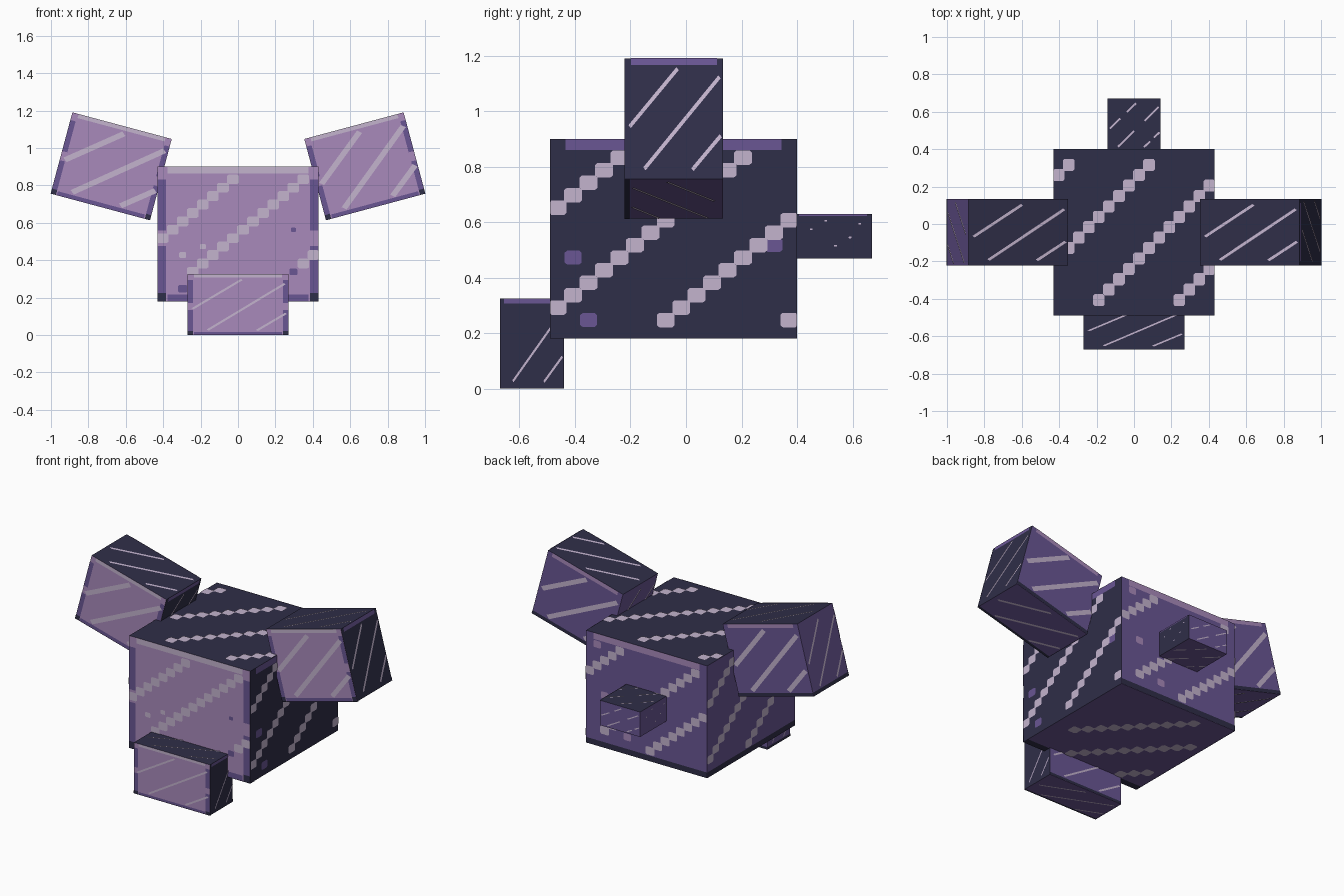
import bpy, bmesh, math
from mathutils import Vector

cube = bpy.data.objects.get("Cube")
if cube:
    bpy.data.objects.remove(cube, do_unlink=True)


# Materials
def srgb(h):
    c = [int(h[i:i + 2], 16) / 255 for i in (0, 2, 4)]
    return [x / 12.92 if x <= 0.04045 else ((x + 0.055) / 1.055) ** 2.4 for x in c] + [1.0]


PINK, PURPLE, NAVY, LILAC = range(4)
MATS = []
for name, code in (("orchid pink", "A98ABB"), ("mid purple", "6A5694"),
                   ("night navy", "2F2E48"), ("pale lilac", "C4B4CE")):
    m = bpy.data.materials.new(name)
    m.use_nodes = True
    m.diffuse_color = srgb(code)
    m.node_tree.nodes["Principled BSDF"].inputs["Base Color"].default_value = srgb(code)
    MATS.append(m)

# Box sides: horizontal and vertical axis as seen from outside, base colour
X, Y, Z = Vector((1, 0, 0)), Vector((0, 1, 0)), Vector((0, 0, 1))
SIDES = {"front": (X, Z, PINK), "back": (-X, Z, PURPLE), "left": (Y, Z, NAVY),
         "right": (-Y, Z, PURPLE), "top": (X, Y, NAVY), "bottom": (-X, Y, PURPLE)}


class Box:
    """A box whose sides carry thin plates placed on a 16 x 16 cell grid."""

    def __init__(self, half):
        self.bm = bmesh.new()
        self.half = Vector(half)
        for side, (_, _, col) in SIDES.items():
            self.plate(side, [(0, 0), (16, 0), (16, 16), (0, 16)], col, 0)

    def plate(self, side, pts, col, lift=0.002):
        u, v, _ = SIDES[side]
        n = u.cross(v)
        verts = []
        for a, b in pts:
            a, b = min(max(a, 0), 16), min(max(b, 0), 16)
            d = u * (a / 8 - 1) + v * (b / 8 - 1) + n
            p = Vector(d[i] * self.half[i] for i in range(3)) + n * lift
            verts.append(self.bm.verts.new(p))
        self.bm.faces.new(verts).material_index = col

    def rect(self, side, a0, b0, a1, b1, col):
        self.plate(side, [(a0, b0), (a1, b0), (a1, b1), (a0, b1)], col)

    def dot(self, side, i, j, col=LILAC, h=0.58):
        x, y, k = i + 0.5, j + 0.5, h * 0.72
        self.plate(side, [(x - k, y - h), (x + k, y - h), (x + h, y - k), (x + h, y + k),
                          (x + k, y + h), (x - k, y + h), (x - h, y + k), (x - h, y - k)],
                   col, 0.004)

    def chain(self, side, i, j, n):
        for s in range(n):
            self.dot(side, i + s, j + s)

    def band(self, side, line, w):
        a, b, c, d = line
        o = Vector((b - d, c - a)).normalized() * w / 2
        self.plate(side, [(a - o.x, b - o.y), (c - o.x, d - o.y),
                          (c + o.x, d + o.y), (a + o.x, b + o.y)], LILAC, 0.004)

    def borders(self):
        f = "front"
        self.rect(f, 1, 15.2, 15, 16, LILAC)
        self.rect(f, 1, 0, 15, 0.8, PURPLE)
        for a in (0, 15.15):
            self.rect(f, a, 1, a + 0.85, 6.6, PURPLE)
            self.rect(f, a, 8.4, a + 0.85, 14.5, PURPLE)
            self.rect(f, a, 0, a + 0.85, 1, NAVY)
        self.rect("left", 1, 15.1, 15, 16, PURPLE)
        self.rect("back", 1, 15.1, 15, 16, PINK)
        for s in ("back", "right", "bottom"):
            self.rect(s, 0, 0, 16, 0.8, NAVY)

    def finish(self, name, loc, tilt=0):
        me = bpy.data.meshes.new(name)
        bmesh.ops.remove_doubles(self.bm, verts=self.bm.verts, dist=1e-5)
        self.bm.to_mesh(me)
        self.bm.free()
        for m in MATS:
            me.materials.append(m)
        ob = bpy.data.objects.new(name, me)
        ob.location = loc
        ob.rotation_euler.y = math.radians(tilt)
        bpy.context.scene.collection.objects.link(ob)


LINES = [(0.8, 6.9, 8.6, 14.6), (3.2, 1.3, 15.4, 13.5), (11, 1.2, 15.6, 5.7)]

# Head: chains of stepped spots on every side (column, row, count)
CHAINS = {
    "front": [(0, 7, 8), (3, 3, 12), (14, 4, 2)],
    "left": [(0, 10, 5), (0, 2, 13), (7, 1, 9), (15, 1, 1)],
    "right": [(0, 10, 5), (0, 2, 13), (7, 1, 9)],
    "back": [(0, 10, 5), (2, 2, 13), (8, 1, 8)],
    "top": [(0, 13, 2), (1, 6, 9), (4, 1, 12), (12, 1, 4)],
    "bottom": [(2, 5, 10), (5, 1, 10), (12, 1, 3)],
}
head = Box((0.43, 0.445, 0.36))
head.borders()
for side, runs in CHAINS.items():
    for run in runs:
        head.chain(side, *run)
for side, i, j, col, h in (
        ("front", 13, 8, PURPLE, 0.25), ("front", 4, 6, LILAC, 0.3), ("front", 2, 5, LILAC, 0.35),
        ("front", 2, 1, PURPLE, 0.45), ("front", 13, 3, PURPLE, 0.4), ("left", 1, 6, PURPLE, 0.55),
        ("left", 2, 1, PURPLE, 0.55), ("left", 14, 7, PURPLE, 0.55), ("back", 2, 7, PINK, 0.5),
        ("back", 5, 2, PINK, 0.5), ("back", 1, 14, PINK, 0.5)):
    head.dot(side, i, j, col, h)
head.finish("head", (0, -0.045, 0.54))

# Ears: tilted blocks on the upper corners
for name, sx in (("left_ear", 1), ("right_ear", -1)):
    ear = Box((0.275, 0.1775, 0.225))
    ear.borders()
    for side in SIDES:
        for line in LINES:
            ear.band(side, line, 0.95 if side in ("front", "back") else 0.55)
    ear.finish(name, (sx * 0.678, -0.0435, 0.902), -15 * sx)

# Snout: low block at the front
snout = Box((0.27, 0.115, 0.1625))
snout.borders()
for side in SIDES:
    for line in LINES[1:] if side in ("left", "right") else LINES:
        snout.band(side, line, 0.45)
snout.finish("snout", (0, -0.555, 0.1625))

# Tail: small stub at the back
tail = Box((0.143, 0.14, 0.08))
tail.rect("left", 1, 15.3, 15, 16, PURPLE)
for side in ("top", "back", "bottom"):
    for a, b, c, d in LINES:
        tail.band(side, (a, b, a + (c - a) * 0.4, b + (d - b) * 0.4), 0.55)
        tail.band(side, (a + (c - a) * 0.65, b + (d - b) * 0.65, c, d), 0.55)
for side in ("left", "right"):
    for i, j in ((3, 10), (6, 13), (8, 4), (11, 7), (13, 12)):
        tail.dot(side, i, j, LILAC, 0.3)
tail.finish("tail", (0, 0.53, 0.55))
